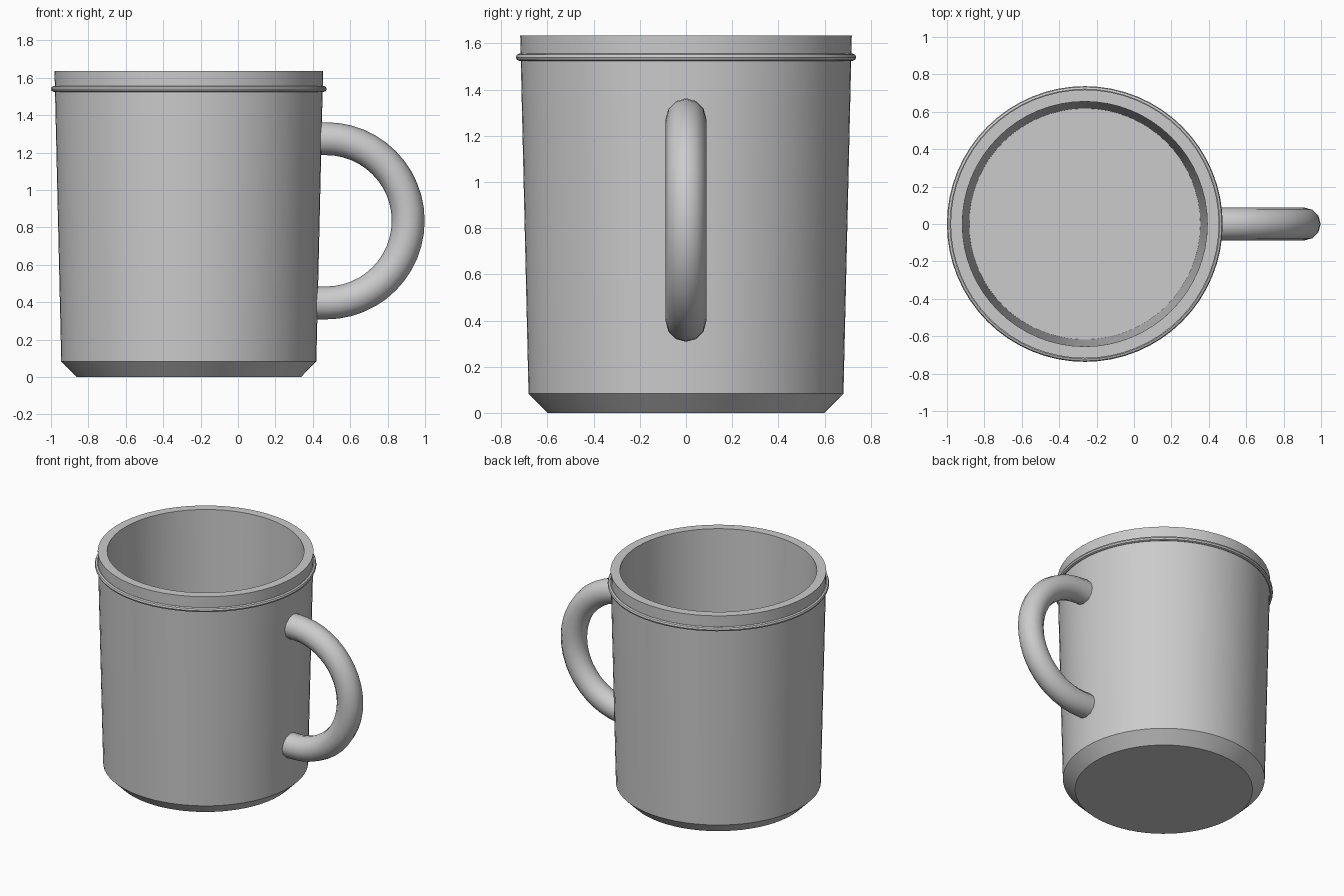
import bpy, bmesh, math
from mathutils import Vector

if "Cube" in bpy.data.objects:
    bpy.data.objects.remove(bpy.data.objects["Cube"])

AXIS_X = -0.263   # mug axis
SEGMENTS = 64

grey = bpy.data.materials.new("plain grey")
grey.diffuse_color = (0.6, 0.6, 0.6, 1)
grey.use_nodes = True
grey.node_tree.nodes["Principled BSDF"].inputs["Base Color"].default_value = grey.diffuse_color


def finish(bm, name, angle=30):
    bmesh.ops.recalc_face_normals(bm, faces=bm.faces)
    mesh = bpy.data.meshes.new(name)
    bm.to_mesh(mesh)
    bm.free()
    mesh.materials.append(grey)
    obj = bpy.data.objects.new(name, mesh)
    bpy.context.collection.objects.link(obj)
    bpy.ops.object.select_all(action='DESELECT')
    obj.select_set(True)
    bpy.context.view_layer.objects.active = obj
    bpy.ops.object.shade_smooth_by_angle(angle=math.radians(angle))
    return obj


def skin(bm, rings, closed):
    """Join equal vertex rings with quads."""
    count = len(rings[0])
    for i in range(len(rings) if closed else len(rings) - 1):
        a, b = rings[i], rings[(i + 1) % len(rings)]
        for j in range(count):
            k = (j + 1) % count
            bm.faces.new((a[j], a[k], b[k], b[j]))
    if not closed:
        bm.faces.new(rings[0])
        bm.faces.new(rings[-1])


def lathe(name, profile, closed=False):
    """Turn (radius, height) points around the mug axis."""
    bm = bmesh.new()
    turns = [2 * math.pi * j / SEGMENTS for j in range(SEGMENTS)]
    rings = [[bm.verts.new((AXIS_X + r * math.cos(t), r * math.sin(t), z))
              for t in turns] for r, z in profile]
    skin(bm, rings, closed)
    return finish(bm, name)


# Mug body: chamfered foot, tapered outer wall, flat rim, inner wall and floor
lathe("mug_body", [(0.60, 0), (0.682, 0.083), (0.718, 1.635),
                   (0.655, 1.635), (0.618, 0.09)])

# Thin bead around the mug below the rim
lathe("rim_bead", [(0.721 + 0.016 * math.cos(a), 1.54 + 0.016 * math.sin(a))
                   for a in (math.pi * k / 4 for k in range(8))], closed=True)

# Handle: round tube on a half circle, with short ends sunk in the wall
CENTRE = Vector((0.471, 0, 0.835))
BEND, TUBE, SIDES, STEPS = 0.439, 0.088, 12, 24
path = []
for i in range(STEPS + 1):
    a = math.pi * (0.5 - i / STEPS)
    out = Vector((math.cos(a), 0, math.sin(a)))
    path.append((CENTRE + out * BEND, out))
up = Vector((0, 0, 1))
path.insert(0, (Vector((0.41, 0, CENTRE.z + BEND)), up))
path.append((Vector((0.395, 0, CENTRE.z - BEND)), -up))

bm = bmesh.new()
rings = []
for point, out in path:
    rings.append([bm.verts.new(point + TUBE * (out * math.cos(t) + Vector((0, math.sin(t), 0))))
                  for t in (2 * math.pi * k / SIDES for k in range(SIDES))])
skin(bm, rings, closed=False)
finish(bm, "handle", angle=40)
